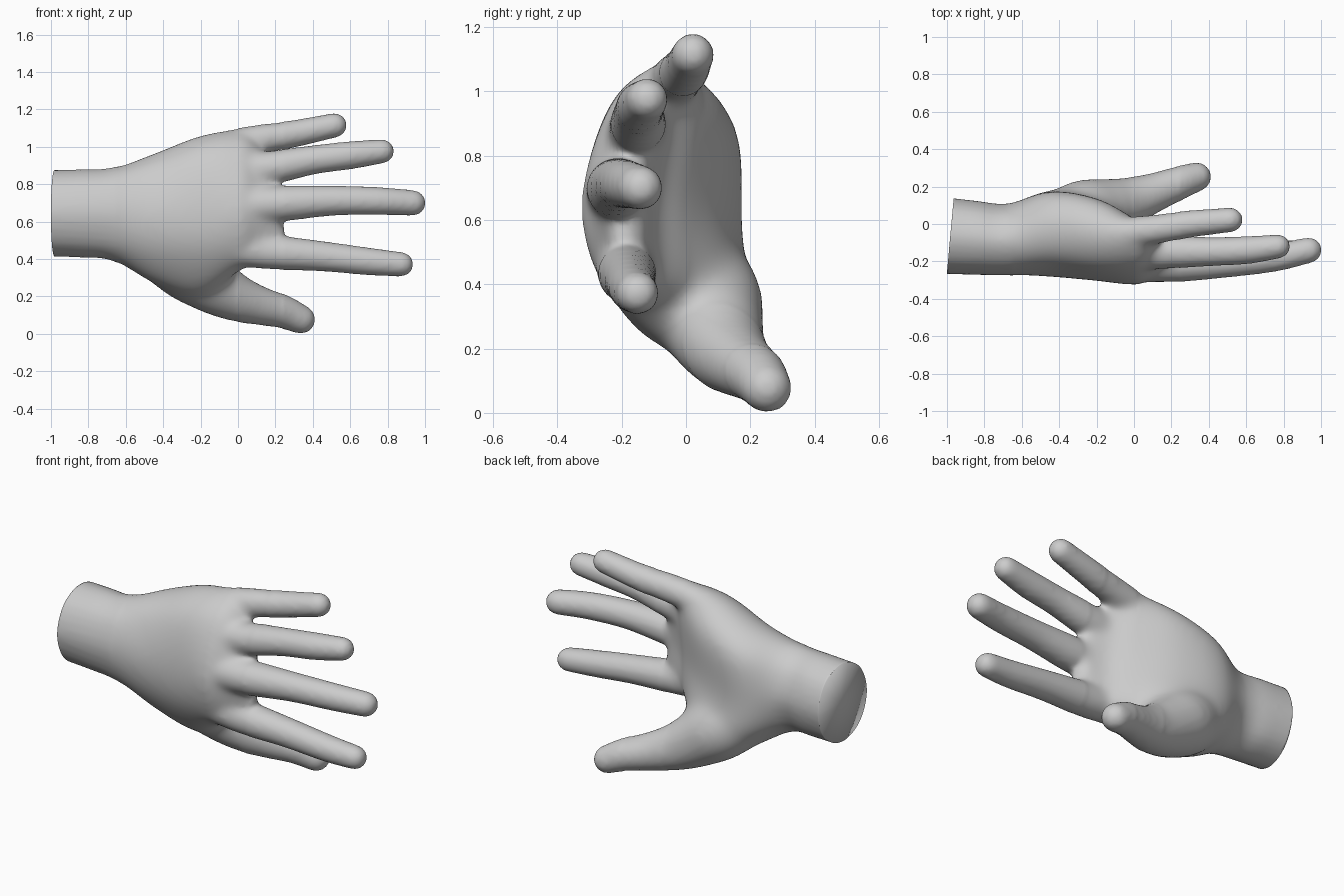
import bpy, bmesh, math
from mathutils import Vector

if "Cube" in bpy.data.objects:
    bpy.data.objects.remove(bpy.data.objects["Cube"])

def spline(pts, steps, closed=False):
    """Catmull-Rom curve through points of any dimension."""
    n = len(pts)
    out = []
    for i in range(n if closed else n - 1):
        if closed:
            a, b, c, d = (pts[(i + k) % n] for k in (-1, 0, 1, 2))
        else:
            b, c = pts[i], pts[i + 1]
            a = pts[i - 1] if i else b * 2 - c
            d = pts[i + 2] if i + 2 < n else c * 2 - b
        for s in range(steps):
            t = s / steps
            out.append(0.5 * (b * 2 + (c - a) * t + (a * 2 - b * 5 + c * 4 - d) * t * t
                              + (b * 3 - a - c * 3 + d) * t ** 3))
    if not closed:
        out.append(pts[-1].copy())
    return out

def loft(bm, rings):
    """Skin a list of equal rings and cap both ends."""
    rows = [[bm.verts.new(p) for p in ring] for ring in rings]
    n = len(rows[0])
    for r0, r1 in zip(rows, rows[1:]):
        for i in range(n):
            bm.faces.new((r0[i], r0[(i + 1) % n], r1[(i + 1) % n], r1[i]))
    bm.faces.new(rows[0][::-1])
    bm.faces.new(rows[-1])

def digit(bm, stations):
    """Round tapering tube through (x, y, z, radius) with a rounded tip."""
    path = spline([Vector(s) for s in stations], 6)
    for p in path:
        p[3] += 0.005  # allowance for the softening pass
    rings = []
    for i, p in enumerate(path):
        q0, q1 = path[max(i - 1, 0)], path[min(i + 1, len(path) - 1)]
        t = (q1 - q0).to_3d().normalized()
        u = t.cross(Vector((0, 0, 1))).normalized()
        v = t.cross(u)
        rings.append([p.to_3d() + (u * math.cos(a) + v * math.sin(a)) * p[3]
                      for a in (k * math.tau / 20 for k in range(20))])
    # dome at the tip
    for e in (0.35, 0.7, 1.0, 1.25, 1.45):
        rings.append([p.to_3d() + t * p[3] * math.sin(e)
                      + (u * math.cos(a) + v * math.sin(a)) * p[3] * math.cos(e)
                      for a in (k * math.tau / 20 for k in range(20))])
    loft(bm, rings)

def oval(x, y0, y1, z0, z1):
    """Eight wrist section points, starting at the top and going round the back of the hand."""
    return [Vector((x, (y0 + y1) / 2 - (y1 - y0) / 2 * math.sin(k * math.pi / 4),
                    (z0 + z1) / 2 + (z1 - z0) / 2 * math.cos(k * math.pi / 4)))
            for k in range(8)]

bm = bmesh.new()

# wrist and palm
sections = [oval(-1.06, -.265, .15, .415, .875), oval(-.85, -.272, .125, .408, .88),
            oval(-.67, -.275, .11, .39, .89)]
palm = {
    -.45: [(0, .965), (-.18, .9), (-.28, .66), (-.24, .43), (-.07, .27), (.16, .36), (.175, .6), (.155, .86)],
    -.20: [(-.03, 1.063), (-.22, .965), (-.302, .68), (-.265, .42), (-.07, .2), (.18, .3), (.125, .6), (.13, .93)],
    .00: [(-.04, 1.09), (-.22, .985), (-.325, .68), (-.28, .44), (-.15, .33), (.0, .40), (.005, .65), (.03, .95)],
    .10: [(-.06, 1.03), (-.19, .95), (-.29, .68), (-.255, .45), (-.18, .385), (-.09, .45), (-.085, .66), (-.05, .92)],
    .22: [(-.14, .82), (-.18, .77), (-.245, .69), (-.225, .52), (-.19, .46), (-.14, .52), (-.13, .66), (-.13, .77)],
}
sections += [[Vector((x, y, z)) for y, z in pts] for x, pts in palm.items()]
loops = [spline(s, 4, True) for s in sections]
columns = [spline(list(c), 5) for c in zip(*loops)]
loft(bm, list(zip(*columns)))

# web between the two longest fingers
digit(bm, [(.12, -.2, .58, .07), (.19, -.19, .555, .055)])

# four fingers
digit(bm, [(-.12, -.05, 1.0, .075), (.1, -.03, 1.038, .076), (.3, .0, 1.07, .068), (.516, .022, 1.115, .061)])
digit(bm, [(-.1, -.16, .86, .085), (.15, -.15, .885, .087), (.4, -.148, .93, .073), (.6, -.14, .955, .07),
           (.77, -.12, .976, .06)])
digit(bm, [(-.1, -.215, .68, .09), (.2, -.215, .695, .092), (.5, -.205, .712, .076), (.75, -.18, .71, .07),
           (.935, -.14, .70, .064)])
digit(bm, [(-.1, -.18, .47, .09), (.15, -.185, .44, .09), (.45, -.175, .415, .076), (.7, -.165, .387, .069),
           (.872, -.15, .372, .061)])
# thumb with its fleshy base
digit(bm, [(-.54, -.03, .50, .12), (-.3, .05, .37, .175), (-.15, .085, .27, .157), (-.03, .12, .2, .13),
           (.1, .165, .155, .104), (.24, .22, .118, .086), (.335, .252, .078, .073)])

bmesh.ops.recalc_face_normals(bm, faces=bm.faces)
mesh = bpy.data.meshes.new("hand")
bm.to_mesh(mesh)
bm.free()
hand = bpy.data.objects.new("hand", mesh)
bpy.context.collection.objects.link(hand)

# fuse all parts into one skin
remesh = hand.modifiers.new("fuse", 'REMESH')
remesh.mode = 'VOXEL'
remesh.voxel_size = 0.014
fused = bpy.data.meshes.new_from_object(hand.evaluated_get(bpy.context.evaluated_depsgraph_get()))
hand.modifiers.clear()
hand.data = fused
fused.name = "hand"

# soften the skin, with extra softening at the knuckles, webs and thumb base
bm = bmesh.new()
bm.from_mesh(fused)
for k in range(40):
    verts = [v for v in bm.verts
             if k < 4 or (k < 18 and -.6 < v.co.x < .24) or -.65 < v.co.x < .0]
    bmesh.ops.smooth_vert(bm, verts=verts, factor=0.5,
                          use_axis_x=True, use_axis_y=True, use_axis_z=True)
# trim the wrist with a flat, slightly slanted end
bmesh.ops.bisect_plane(bm, geom=bm.verts[:] + bm.edges[:] + bm.faces[:],
                       plane_co=(-1, -.26, .64), plane_no=Vector((1, -.09, 0)).normalized(),
                       clear_inner=True)
cap = bmesh.ops.holes_fill(bm, edges=[e for e in bm.edges if e.is_boundary], sides=0)["faces"]
bmesh.ops.poke(bm, faces=cap)
bmesh.ops.recalc_face_normals(bm, faces=bm.faces)
bm.to_mesh(fused)
bm.free()

skin = bpy.data.materials.new("plain grey")
skin.diffuse_color = (0.6, 0.6, 0.6, 1)
skin.use_nodes = True
skin.node_tree.nodes["Principled BSDF"].inputs["Base Color"].default_value = skin.diffuse_color
fused.materials.clear()
fused.materials.append(skin)

# the wrist end is shaded softly like the rest of the skin
bpy.context.view_layer.objects.active = hand
hand.select_set(True)
bpy.ops.object.shade_smooth()
